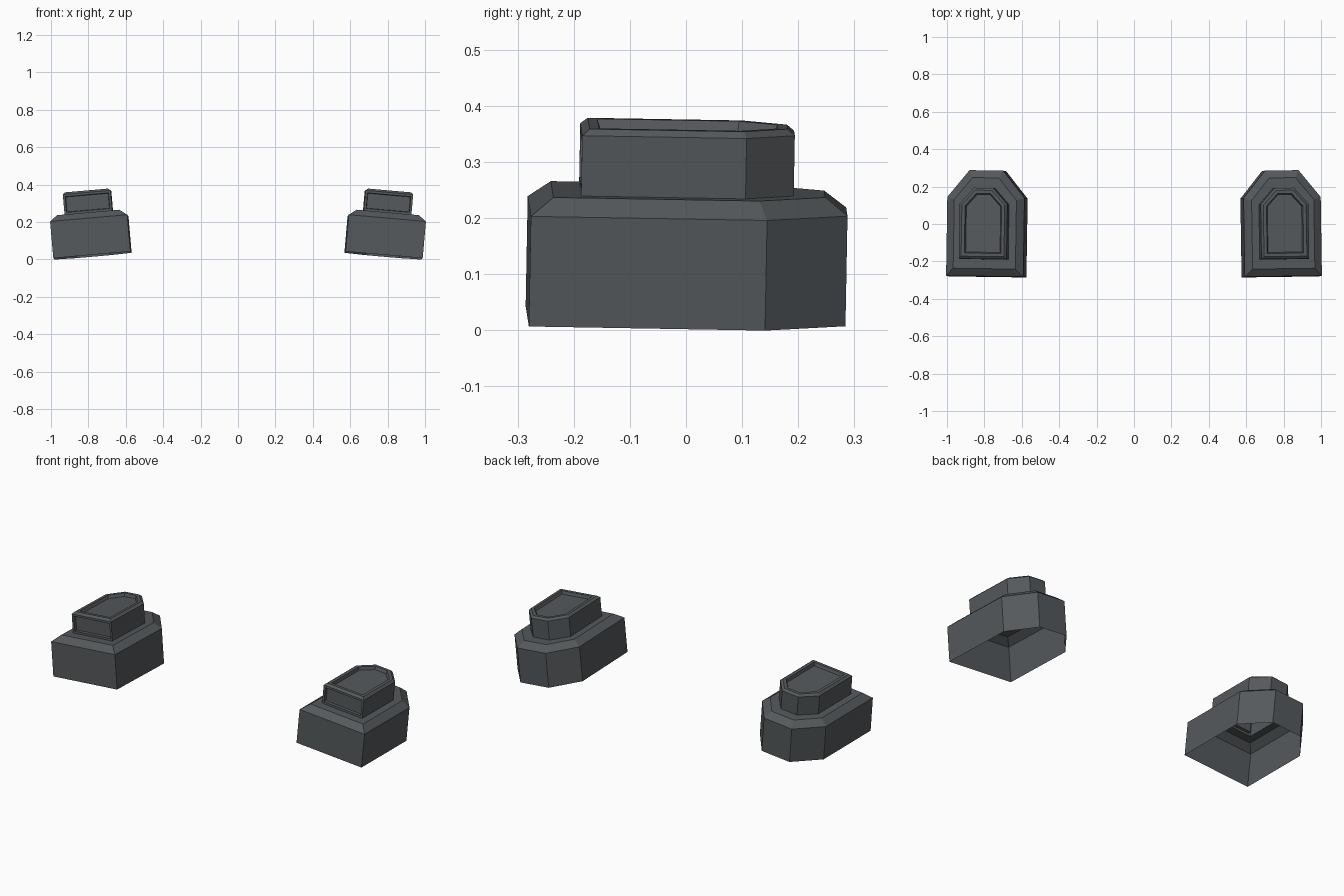
import bpy
import bmesh
from math import radians
from mathutils import Euler, Matrix

default = bpy.data.objects.get("Cube")
if default:
    bpy.data.objects.remove(default, do_unlink=True)

# Single dark slate colour
slate = bpy.data.materials.new("dark slate grey")
slate.use_nodes = True
colour = (0.09, 0.1, 0.106, 1)
slate.diffuse_color = colour
slate.node_tree.nodes["Principled BSDF"].inputs["Base Color"].default_value = colour

# Plan outlines: half width, front, end of straight side, back, half width of back
BASE = (0.207, -0.283, 0.138, 0.283, 0.09)
BLOCK = (0.128, -0.193, 0.1, 0.187, 0.052)


def ring(bm, plan, inset, z):
    """Six-sided outline, square at the front and chamfered at the back."""
    w, front, side, back, bw = plan
    w, front, back = w - inset, front + inset, back - inset
    side, bw = side - 0.35 * inset, bw - 0.48 * inset
    points = [(-w, front), (w, front), (w, side), (bw, back), (-bw, back), (-w, side)]
    return [bm.verts.new((x, y, z)) for x, y in points]


def loft(bm, lower, upper):
    faces = []
    for i in range(len(lower)):
        j = (i + 1) % len(lower)
        faces.append(bm.faces.new((lower[i], lower[j], upper[j], upper[i])))
    return faces


def make_pad(name, mirrored):
    bm = bmesh.new()
    # Open-bottomed base, ledge, upper block and sunken top
    levels = [(BASE, 0, 0), (BASE, 0, 0.197), (BASE, 0.04, 0.228),
              (BLOCK, 0, 0.228), (BLOCK, 0, 0.336), (BLOCK, 0.013, 0.347),
              (BLOCK, 0.03, 0.347), (BLOCK, 0.036, 0.33)]
    rings = [ring(bm, *level) for level in levels]
    walls = [loft(bm, a, b) for a, b in zip(rings, rings[1:])]
    bm.faces.new(rings[-1])

    # Recessed panel on the front of the upper block
    panel = walls[3][0]
    bm.normal_update()
    bmesh.ops.inset_region(bm, faces=[panel], thickness=0.012, use_even_offset=True)
    bmesh.ops.inset_region(bm, faces=[panel], thickness=0.003, depth=-0.015)

    # Lean outwards, with a slight pitch and turn
    lean = Euler((radians(-1), radians(5), radians(0.8))).to_matrix().to_4x4()
    bm.transform(Matrix.Translation((0.777, 0, 0.02)) @ lean)
    if mirrored:
        bm.transform(Matrix.Diagonal((-1, 1, 1, 1)))
        bmesh.ops.reverse_faces(bm, faces=bm.faces)

    mesh = bpy.data.meshes.new(name)
    bm.to_mesh(mesh)
    bm.free()
    mesh.materials.append(slate)
    bpy.context.collection.objects.link(bpy.data.objects.new(name, mesh))


make_pad("left_pad", False)
make_pad("right_pad", True)
